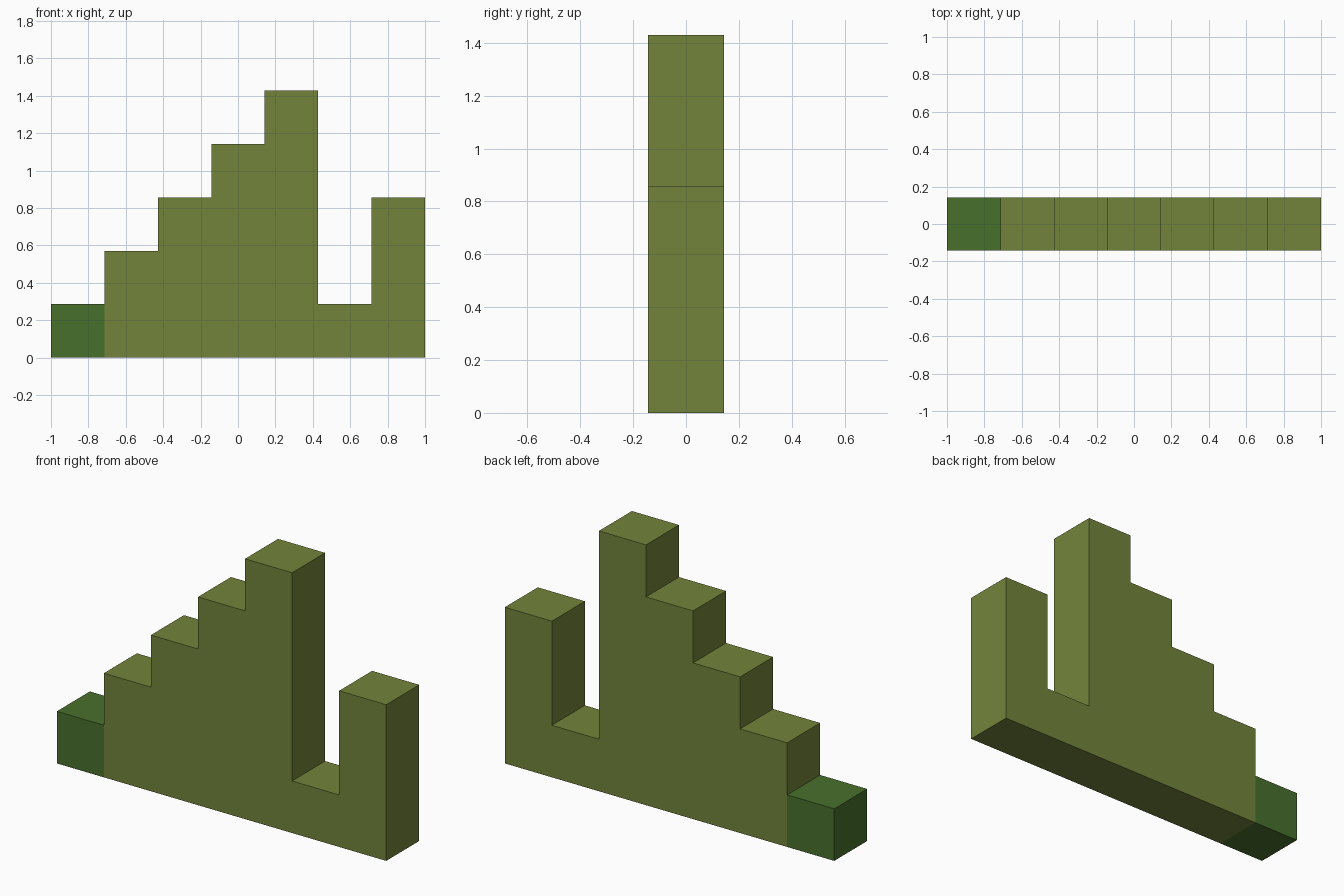
import bpy
import bmesh
from mathutils import Vector

cube = bpy.data.objects.get("Cube")
if cube:
    bpy.data.objects.remove(cube, do_unlink=True)

U = 2 / 7  # width of one block


def make_material(name, color):
    mat = bpy.data.materials.new(name)
    mat.use_nodes = True
    mat.diffuse_color = color
    mat.node_tree.nodes["Principled BSDF"].inputs["Base Color"].default_value = color
    return mat


def column_wall(name, start, heights, mat):
    """Extrude the stepped outline of a row of columns into a solid wall."""
    outline = [(start, 0)]
    for i, h in enumerate(heights):
        for p in ((start + i, h), (start + i + 1, h)):
            if p != outline[-1]:
                outline.append(p)
    outline.append((start + len(heights), 0))

    bm = bmesh.new()
    verts = [bm.verts.new((x * U - 1, -U / 2, z * U)) for x, z in outline]
    face = bm.faces.new(verts)
    back = bmesh.ops.extrude_face_region(bm, geom=[face])["geom"]
    moved = [v for v in back if isinstance(v, bmesh.types.BMVert)]
    bmesh.ops.translate(bm, verts=moved, vec=Vector((0, U, 0)))
    bmesh.ops.recalc_face_normals(bm, faces=bm.faces)
    mesh = bpy.data.meshes.new(name)
    bm.to_mesh(mesh)
    bm.free()
    mesh.materials.append(mat)
    obj = bpy.data.objects.new(name, mesh)
    bpy.context.collection.objects.link(obj)
    return obj


olive = make_material("olive", (0.171, 0.231, 0.044, 1))
green = make_material("dark green", (0.065, 0.162, 0.025, 1))

# Low end block, then the staircase with its gap and end post
column_wall("end_block", 0, [1], green)
column_wall("stepped_wall", 1, [2, 3, 4, 5, 1, 3], olive)
